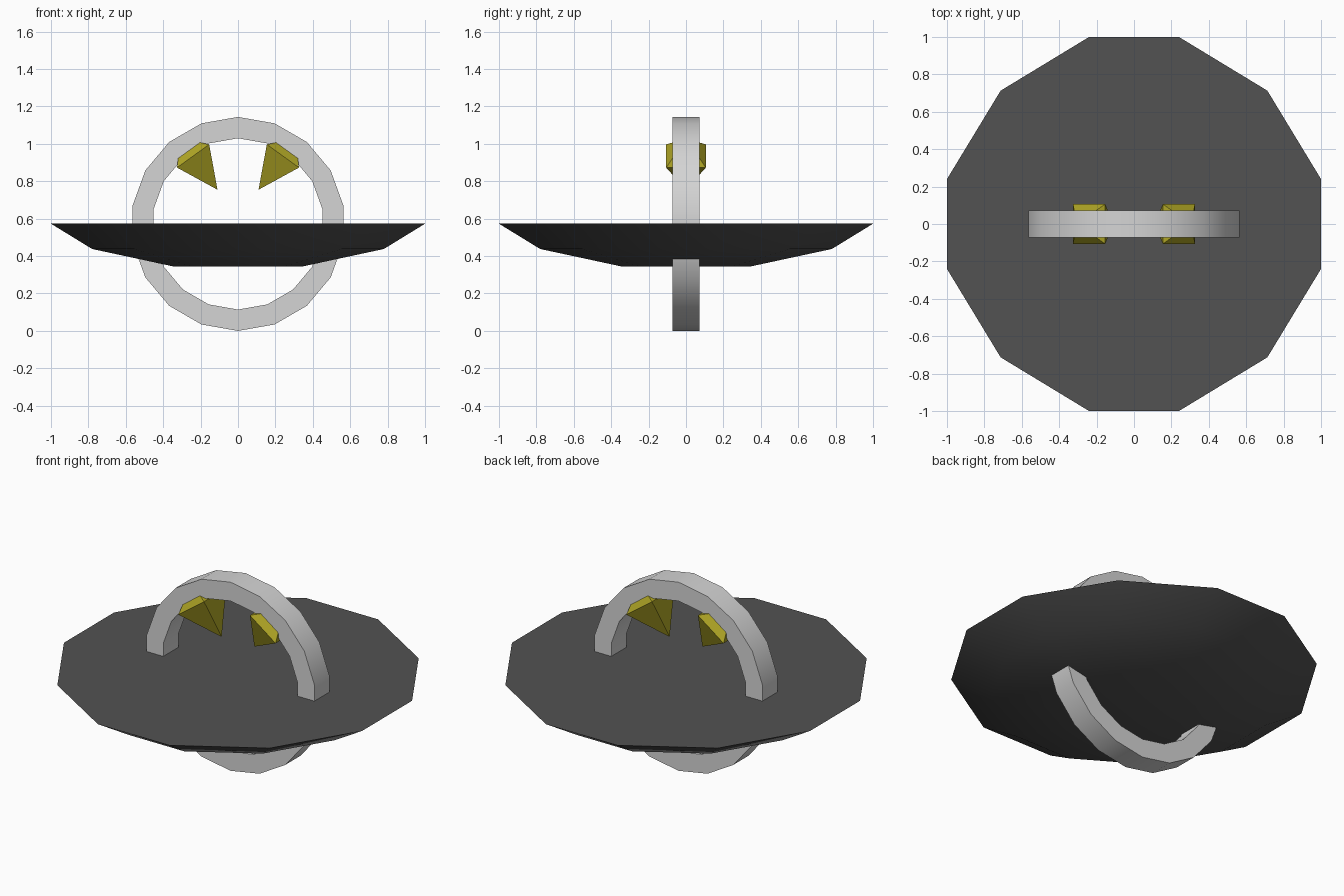
import bpy, bmesh, math
from mathutils import Vector

if "Cube" in bpy.data.objects:
    bpy.data.objects.remove(bpy.data.objects["Cube"])


def material(name, rgb):
    m = bpy.data.materials.new(name)
    m.diffuse_color = (*rgb, 1)
    m.use_nodes = True
    m.node_tree.nodes["Principled BSDF"].inputs["Base Color"].default_value = m.diffuse_color
    return m


DARK = material("dark grey", (0.085, 0.085, 0.085))
PALE = material("pale grey", (0.66, 0.66, 0.66))
YELLOW = material("mustard yellow", (0.42, 0.37, 0.018))


def make(name, bm, mat, smooth=None):
    bmesh.ops.recalc_face_normals(bm, faces=bm.faces[:])
    me = bpy.data.meshes.new(name)
    bm.to_mesh(me)
    bm.free()
    ob = bpy.data.objects.new(name, me)
    bpy.context.collection.objects.link(ob)
    me.materials.append(mat)
    if smooth:
        bpy.ops.object.select_all(action='DESELECT')
        ob.select_set(True)
        bpy.context.view_layer.objects.active = ob
        bpy.ops.object.shade_smooth_by_angle(angle=math.radians(smooth))
    return ob


def bridge(bm, a, b):
    for i in range(len(a)):
        j = (i + 1) % len(a)
        bm.faces.new((a[i], a[j], b[j], b[i]))


# dish: twelve-sided shallow bowl with a flat, closed top
quarter = [(1, -0.24), (1, 0.24), (0.713, 0.713)]
outline = []
for k in range(4):
    for x, y in quarter:
        for _ in range(k):
            x, y = -y, x
        outline.append((x, y))
bm = bmesh.new()
loops = [[bm.verts.new((x * s, y * s, z)) for x, y in outline]
         for s, z in ((1, 0.573), (0.78, 0.438), (0.338, 0.343))]
bm.faces.new(loops[0])
bm.faces.new(loops[-1])
for a, b in zip(loops, loops[1:]):
    bridge(bm, a, b)
make("dish", bm, DARK, 35)

# hoop: upright eighteen-sided ring of rectangular section
CZ, N = 0.572, 18
bm = bmesh.new()
section = [(0.572, -0.072), (0.572, 0.072), (0.458, 0.072), (0.458, -0.072)]
loops = []
for r, y in section:
    loops.append([bm.verts.new((r * math.sin(2 * math.pi * i / N), y,
                                CZ + r * math.cos(2 * math.pi * i / N)))
                  for i in range(N)])
for k in range(4):
    bridge(bm, loops[k], loops[(k + 1) % 4])
make("hoop", bm, PALE, 35)

# claws: square double pyramids hanging inside the hoop, blunt end buried in it
for side, name in ((-1, "left_claw"), (1, "right_claw")):
    bm = bmesh.new()
    centre = Vector((0.24 * side, 0, 0.935))
    tip = Vector((0.11 * side, 0, 0.755))
    axis = (tip - centre).normalized()
    across = axis.cross(Vector((0, 1, 0)))
    h = 0.106
    base = [bm.verts.new(centre + across * h * u + Vector((0, h * v, 0)))
            for u, v in ((-1, -1), (1, -1), (1, 1), (-1, 1))]
    for end in (tip, centre - axis * 0.115):
        apex = bm.verts.new(end)
        for i in range(4):
            bm.faces.new((base[i], base[(i + 1) % 4], apex))
    make(name, bm, YELLOW)
